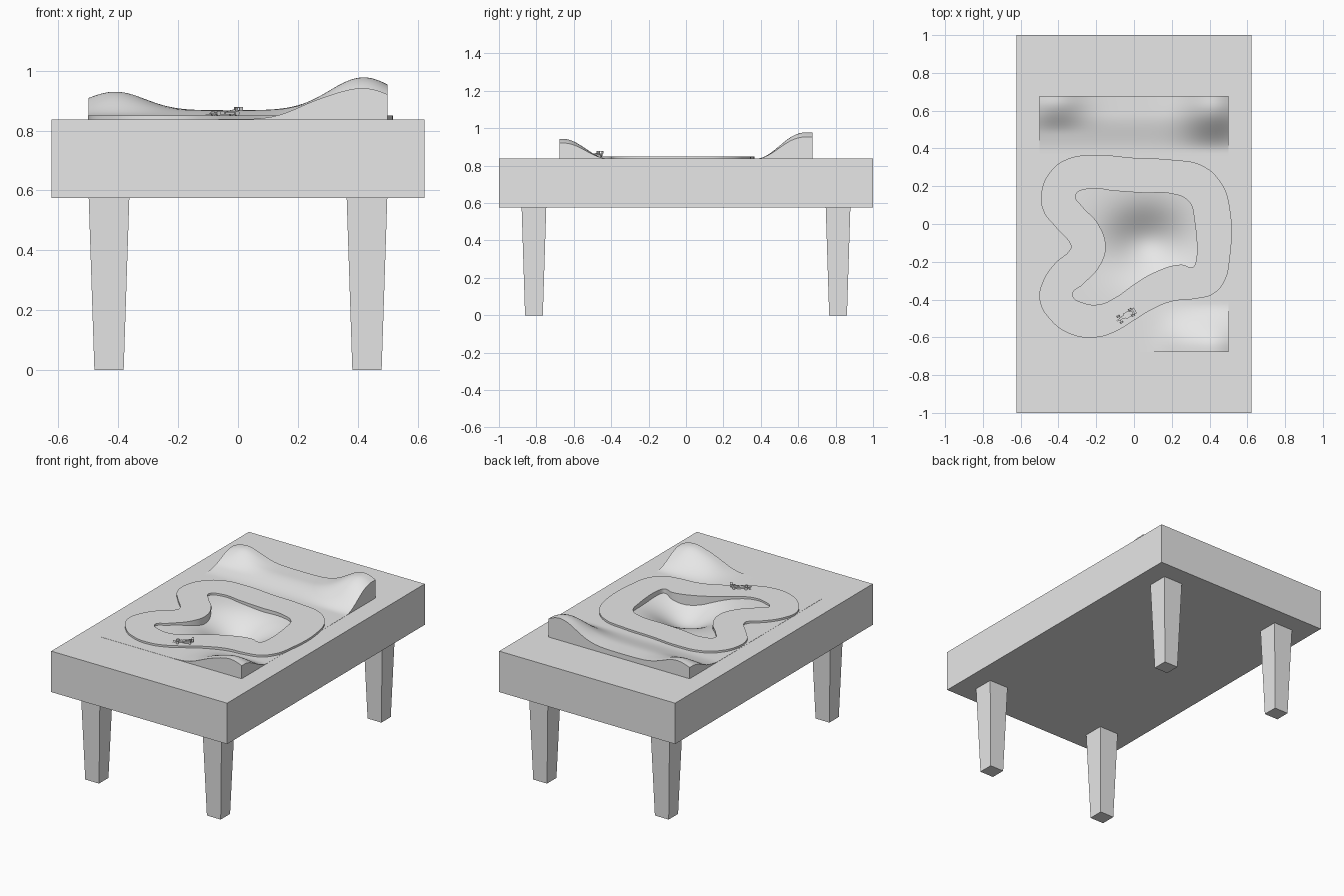
import bpy, bmesh, math
from mathutils import Matrix, Vector

if "Cube" in bpy.data.objects:
    bpy.data.objects.remove(bpy.data.objects["Cube"])

grey = bpy.data.materials.new("light_grey")
grey.use_nodes = True
grey.diffuse_color = (0.8, 0.8, 0.8, 1)
grey.node_tree.nodes["Principled BSDF"].inputs["Base Color"].default_value = (0.8, 0.8, 0.8, 1)

TOP = 0.837             # table surface height
HX, HY = 0.5, 0.677     # half size of the landscape


def add_mesh(name, mesh, smooth=False):
    mesh.materials.clear()
    mesh.materials.append(grey)
    obj = bpy.data.objects.new(name, mesh)
    bpy.context.collection.objects.link(obj)
    if smooth:
        bpy.ops.object.select_all(action='DESELECT')
        obj.select_set(True)
        bpy.context.view_layer.objects.active = obj
        bpy.ops.object.shade_smooth_by_angle(angle=math.radians(40))
    return obj


def add_bmesh(name, bm, smooth=False):
    bmesh.ops.recalc_face_normals(bm, faces=bm.faces)
    mesh = bpy.data.meshes.new(name)
    bm.to_mesh(mesh)
    bm.free()
    return add_mesh(name, mesh, smooth)


def box(bm, centre, size):
    m = Matrix.Translation(centre) @ Matrix.Diagonal((*size, 1))
    return bmesh.ops.create_cube(bm, size=1, matrix=m)["verts"]


# Table block with a shallow pit that holds the landscape
bm = bmesh.new()
box(bm, (0, 0, (0.575 + TOP) / 2), (1.246, 2, TOP - 0.575))
lid = max(bm.faces, key=lambda f: f.calc_center_median().z)
bmesh.ops.inset_individual(bm, faces=[lid], thickness=0.1)
for v in lid.verts:
    v.co.x = math.copysign(HX, v.co.x)
    v.co.y = math.copysign(HY, v.co.y)
pit = bmesh.ops.extrude_face_region(bm, geom=[lid])["geom"]
for v in pit:
    if isinstance(v, bmesh.types.BMVert):
        v.co.z = 0.69
if lid.is_valid:
    bm.faces.remove(lid)
add_bmesh("table_top", bm)

# Tapered legs
for sx, side in ((-1, "right"), (1, "left")):
    for sy, end in ((-1, "front"), (1, "back")):
        bm = bmesh.new()
        cx, cy = sx * 0.431, sy * 0.813
        for v in box(bm, (cx, cy, 0.29), (0.136, 0.132, 0.58)):
            if v.co.z < 0.1:
                v.co.x = cx + (v.co.x - cx) * 0.72
                v.co.y = cy + (v.co.y - cy) * 0.72
        add_bmesh(f"leg_{end}_{side}", bm)


# Landscape: ridges at both ends, hollow in the middle
def bump(t, centre, width):
    return math.exp(-((t - centre) / width) ** 2)


def ramp(t, a, b):
    t = min(max((t - a) / (b - a), 0), 1)
    return t * t * (3 - 2 * t)


def ground(x, y):
    back = 0.03 * ramp(y, 0.38, 0.58)
    back += 0.062 * bump(x, -0.41, 0.14) * ramp(y, 0.48, 0.65)
    back += 0.11 * bump(x, 0.42, 0.16) * ramp(y, 0.38, 0.64)
    front = 0.103 * bump(x, 0.42, 0.17) + 0.022 * bump(x, 0.24, 0.1)
    front *= ramp(-y, 0.42, 0.65)
    hollow = 0.12 * bump(x, 0.07, 0.2) * bump(y, -0.1, 0.17)
    return TOP + 0.001 + back + front - hollow


bm = bmesh.new()
bmesh.ops.create_grid(bm, x_segments=60, y_segments=80, size=1,
                      matrix=Matrix.Diagonal((HX, HY, 1, 1)))
for v in bm.verts:
    v.co.z = ground(v.co.x, v.co.y)
rim = [e for e in bm.edges if e.is_boundary]
skirt = bmesh.ops.extrude_edge_only(bm, edges=rim)["geom"]
for v in skirt:
    if isinstance(v, bmesh.types.BMVert):
        v.co.z = TOP - 0.04
add_bmesh("landscape", bm, smooth=True)

# Race track: filled loop with an outer and an inner outline
OUTER = [(-.49, .17), (-.44, .28), (-.35, .345), (-.2, .365), (0, .35), (.2, .34),
         (.36, .31), (.46, .22), (.505, .1), (.505, -.2), (.48, -.3), (.42, -.37),
         (.33, -.395), (.2, -.41), (.1, -.45), (0, -.51), (-.1, -.57), (-.2, -.6),
         (-.33, -.585), (-.44, -.51), (-.5, -.4), (-.48, -.3), (-.42, -.21),
         (-.335, -.13), (-.335, -.11), (-.42, -.01), (-.48, .07)]
INNER = [(-.31, .15), (-.25, .185), (-.1, .175), (.05, .165), (.2, .16), (.29, .12),
         (.32, .02), (.325, -.21), (.31, -.228), (.25, -.215), (.1, -.26), (0, -.32),
         (-.1, -.39), (-.18, -.425), (-.26, -.42), (-.325, -.375), (-.27, -.32),
         (-.18, -.22), (-.15, -.12), (-.19, 0), (-.28, .1)]
curve = bpy.data.curves.new("track_outline", 'CURVE')
curve.dimensions = '2D'
curve.fill_mode = 'BOTH'
curve.extrude = 0.055
curve.resolution_u = 6
for outline in (OUTER, INNER):
    spline = curve.splines.new('BEZIER')
    spline.bezier_points.add(len(outline) - 1)
    spline.use_cyclic_u = True
    for p, (x, y) in zip(spline.bezier_points, outline):
        p.co = (x, y, 0)
        p.handle_left_type = p.handle_right_type = 'AUTO'
helper = bpy.data.objects.new("track_outline", curve)
bpy.context.collection.objects.link(helper)
bpy.context.view_layer.update()
deps = bpy.context.evaluated_depsgraph_get()
mesh = bpy.data.meshes.new_from_object(helper.evaluated_get(deps))
bpy.data.objects.remove(helper)
track = add_mesh("race_track", mesh, smooth=True)
track.location.z = 0.85 - 0.055

# Toy racing car, nose along local -x
PLACE = Matrix.Translation((-0.045, -0.487, 0.85)) @ Matrix.Rotation(math.radians(30), 4, 'Z')


def car_part(name, centre, size, nose=1):
    bm = bmesh.new()
    for v in box(bm, centre, size):
        if v.co.x < centre[0]:
            v.co.y *= nose
            v.co.z = 0.004 + (v.co.z - 0.004) * nose
    add_bmesh(name, bm).matrix_world = PLACE


car_part("car_body", (0.012, 0, 0.009), (0.06, 0.018, 0.01))
car_part("car_nose", (-0.036, 0, 0.008), (0.04, 0.014, 0.008), 0.5)
car_part("car_engine_cover", (0.025, 0, 0.017), (0.03, 0.01, 0.008), 0.7)
car_part("car_front_wing", (-0.056, 0, 0.005), (0.011, 0.042, 0.002))
car_part("car_rear_wing", (0.054, 0, 0.027), (0.013, 0.034, 0.003))
for s, side in ((-1, "right"), (1, "left")):
    car_part(f"car_side_pod_{side}", (0.012, s * 0.012, 0.008), (0.034, 0.009, 0.008))
    car_part(f"car_wing_plate_{side}", (0.054, s * 0.016, 0.022), (0.014, 0.002, 0.014))
    for x, end in ((-0.034, "front"), (0.037, "back")):
        bm = bmesh.new()
        m = Matrix.Translation((x, s * 0.018, 0.008)) @ Matrix.Rotation(math.pi / 2, 4, 'X')
        bmesh.ops.create_cone(bm, cap_ends=True, segments=16, radius1=0.008,
                              radius2=0.008, depth=0.009, matrix=m)
        add_bmesh(f"car_wheel_{end}_{side}", bm, smooth=True).matrix_world = PLACE
for x, end in ((-0.034, "front"), (0.037, "back")):
    car_part(f"car_axle_{end}", (x, 0, 0.008), (0.003, 0.032, 0.002))
car_part("car_wing_mount", (0.047, 0, 0.016), (0.008, 0.004, 0.022))
